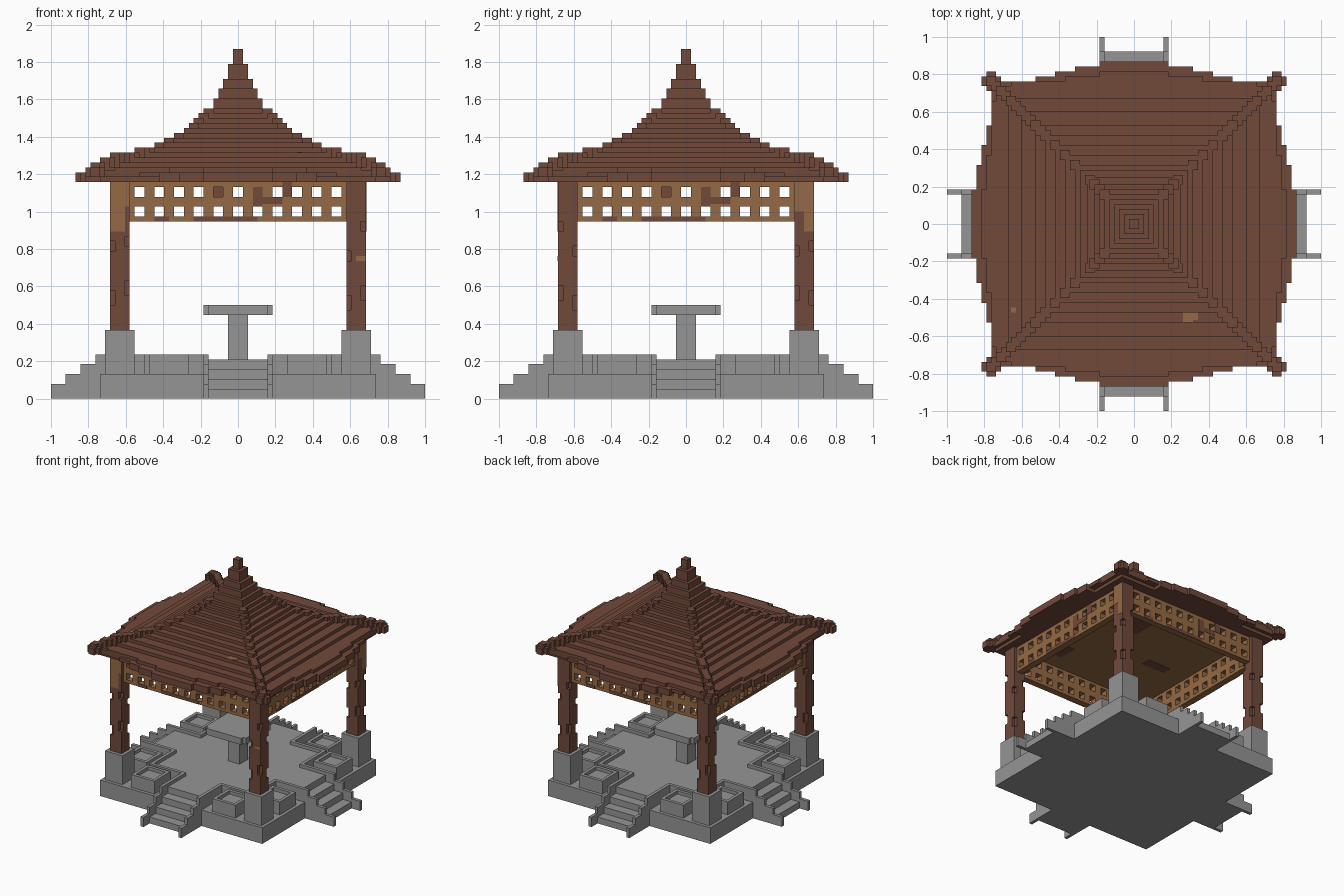
import bpy, bmesh, random
from mathutils import Vector

random.seed(4)
V = 2 / 76  # one block unit

if "Cube" in bpy.data.objects:
    bpy.data.objects.remove(bpy.data.objects["Cube"], do_unlink=True)


def material(name, rgb):
    m = bpy.data.materials.new(name)
    m.use_nodes = True
    col = (*rgb, 1)
    m.diffuse_color = col
    bsdf = next(n for n in m.node_tree.nodes if n.type == 'BSDF_PRINCIPLED')
    bsdf.inputs["Base Color"].default_value = col
    bsdf.inputs["Roughness"].default_value = 0.9
    return m


STONE = material("grey stone", (0.30, 0.30, 0.30))
DARK = material("dark brown wood", (0.168, 0.067, 0.044))
LIGHT = material("light brown wood", (0.30, 0.143, 0.058))


def quarter_turns(boxes):
    """Repeat boxes (x0, x1, y0, y1, z0, z1) on all four sides."""
    out = []
    for b in boxes:
        for _ in range(4):
            out.append(b)
            b = (-b[3], -b[2], b[0], b[1], b[4], b[5])
    return out


def build(name, boxes, mat):
    """Join boxes given in block units into one flat-shaded object."""
    bm = bmesh.new()
    for x0, x1, y0, y1, z0, z1 in boxes:
        vs = bmesh.ops.create_cube(bm, size=1)["verts"]
        c = Vector((x0 + x1, y0 + y1, z0 + z1)) / 2
        s = Vector((x1 - x0, y1 - y0, z1 - z0))
        for v in vs:
            v.co = Vector([(c[i] + v.co[i] * s[i]) * V for i in range(3)])
    me = bpy.data.meshes.new(name)
    bm.to_mesh(me)
    bm.free()
    me.materials.append(mat)
    ob = bpy.data.objects.new(name, me)
    bpy.context.collection.objects.link(ob)
    return ob


def square(h, z0, z1):
    return (-h, h, -h, h, z0, z1)


# Foundation slab and the cross-shaped raised floor
build("foundation", [square(28, 0, 5)], STONE)
build("floor", [square(18, 5, 8), (-7, 7, -26, 26, 5, 8), (-26, 26, -7, 7, 5, 8)], STONE)

# Stairs and their stepped side walls on all four sides
build("stairs", quarter_turns([(-6, 6, -35 + 3 * i, -25, 0, 2 + 2 * i) for i in range(3)]), STONE)
walls = []
for x in (-7, 6):
    for i in range(4):
        walls.append((x, x + 1, -38 + 3 * i, -35 + 3 * i if i < 3 else -17, 0, 3 + 2 * i))
build("stair_walls", quarter_turns(walls), STONE)

# Kerb around the middle of the floor
build("kerb", quarter_turns([(7, 18, -18, -17, 5, 9), (-18, -7, -18, -17, 5, 9)]), STONE)

# Planters: a rim and lower soil level, two beside each footing
planters = []
for a, b in ((10, 18), (-18, -10)):
    c, d = -27, -19
    planters += [(a, b, c, c + 1, 5, 9), (a, b, d - 1, d, 5, 9),
                 (a, a + 1, c, d, 5, 9), (b - 1, b, c, d, 5, 9),
                 (a + 1, b - 1, c + 1, d - 1, 5, 8)]
build("planters", quarter_turns(planters), STONE)

# Post footings
build("footings", quarter_turns([(21, 27, -27, -21, 5, 14)]), STONE)

# Table with clipped corners
build("table_leg", [square(2, 8, 17)], STONE)
build("table_top", [(-7, 7, -6, 6, 17, 19), (-6, 6, -7, 7, 17, 19)], STONE)

# Posts: cross-shaped cores with worn corner strips
for sx, sy, name in ((-1, -1, "front_right"), (1, -1, "front_left"),
                     (-1, 1, "back_right"), (1, 1, "back_left")):
    cx, cy = 24 * sx, 24 * sy
    parts = [(cx - 2, cx + 2, cy - 1, cy + 1, 14, 44), (cx - 1, cx + 1, cy - 2, cy + 2, 14, 44)]
    for ox in (-2, 1):
        for oy in (-2, 1):
            lo, hi = random.randint(18, 22), random.randint(28, 34)
            for z0, z1 in ((14, lo), (lo + 3, hi), (hi + 2, 44)):
                parts.append((cx + ox, cx + ox + 1, cy + oy, cy + oy + 1, z0, z1))
    build(name + "_post", parts, DARK)

# Lattice beams between the posts
bars = [(-22, 22, -25, -23, z0, z1) for z0, z1 in ((36, 37), (39, 41), (43, 44))]
for i in range(12):
    x = -23 + 4 * i
    bars.append((max(x, -22), min(x + 2, 22), -25, -23, 36.01, 43.99))
build("lattice_beams", quarter_turns(bars), LIGHT)

# Ceiling panel and its darker patches
build("ceiling", [square(23, 43.8, 44)], LIGHT)
build("ceiling_patches", [(4, 12, 6, 14, 43.7, 43.85), (-16, -8, -6, -3, 43.7, 43.85),
                          (-6, -1, 13, 16, 43.7, 43.85), (12, 20, -18, -12, 43.7, 43.85)], DARK)

# Stains on the beams and faded areas on posts and roof
build("beam_stains", quarter_turns([(-9, 4, -25.1, -25, 36, 37), (3, 5, -25.1, -25, 39, 43),
                                    (5, 9, -25.1, -25, 39.6, 41), (-17, -14, -25.1, -25, 36, 37),
                                    (9, 11, -25.1, -25, 41, 44)]), DARK)
build("faded_post_patches", [(-26, -22, -26.1, -26, 39, 44), (-26, -23, -26.1, -26, 34, 39),
                             (24, 26, -26.1, -26, 28, 29),
                             (26, 26.1, 22, 26, 38, 44), (26, 26.1, 24, 26, 34, 38)], LIGHT)

# Eaves: flat core, plus bands that bow outward in the middle of each side
eaves = [square(28, 44, 45), square(29, 45, 46.5)]
bands = []
for reach, half, z0, z1 in ((33, 7, 44, 46), (32, 12, 44, 46), (31, 16, 44, 46),
                            (30, 20, 45, 46), (31, 7, 46, 47), (30, 14, 46, 47), (29, 25, 46, 47)):
    bands.append((-half, half, -reach, -20, z0, z1))
build("eaves", eaves + quarter_turns(bands), DARK)

# Stepped roof, one layer per block of height
halves = [28, 25.5, 23, 20, 18, 16, 14, 12, 11, 9.5, 8, 7, 6, 5, 5, 4, 4, 3, 3, 2, 2, 2, 1, 1, 1]
build("roof", [square(h, 46 + i, 47 + i) for i, h in enumerate(halves)], DARK)

# Hip ridges standing proud of the roof along the diagonals
steps = ((30, 48), (28, 49), (26, 50), (21, 51), (17, 52), (15, 53), (13, 54), (11.5, 55),
         (10, 56), (9, 57), (8, 58), (7, 59))
ridges = []
for k in range(6, 30):
    top = max(z for r, z in steps if k <= r) if k > 7 else 59
    ridges.append((k - 2, k, -k, -k + 2, top - 3, top))
build("hip_ridges", quarter_turns(ridges), DARK)

# Upturned corner ornaments
build("corner_ornaments", quarter_turns([(28, 30, -31, -27, 45, 47), (27, 31, -30, -28, 45, 47),
                                         (28, 30, -30, -28, 45, 48)]), DARK)

# Faded spots on the roof
build("faded_roof_spots", [(10, 12, -20, -18, 50, 50.1), (11, 13, -19.5, -18, 50, 50.1),
                           (-25, -24, -18, -17, 48, 48.1)], LIGHT)
